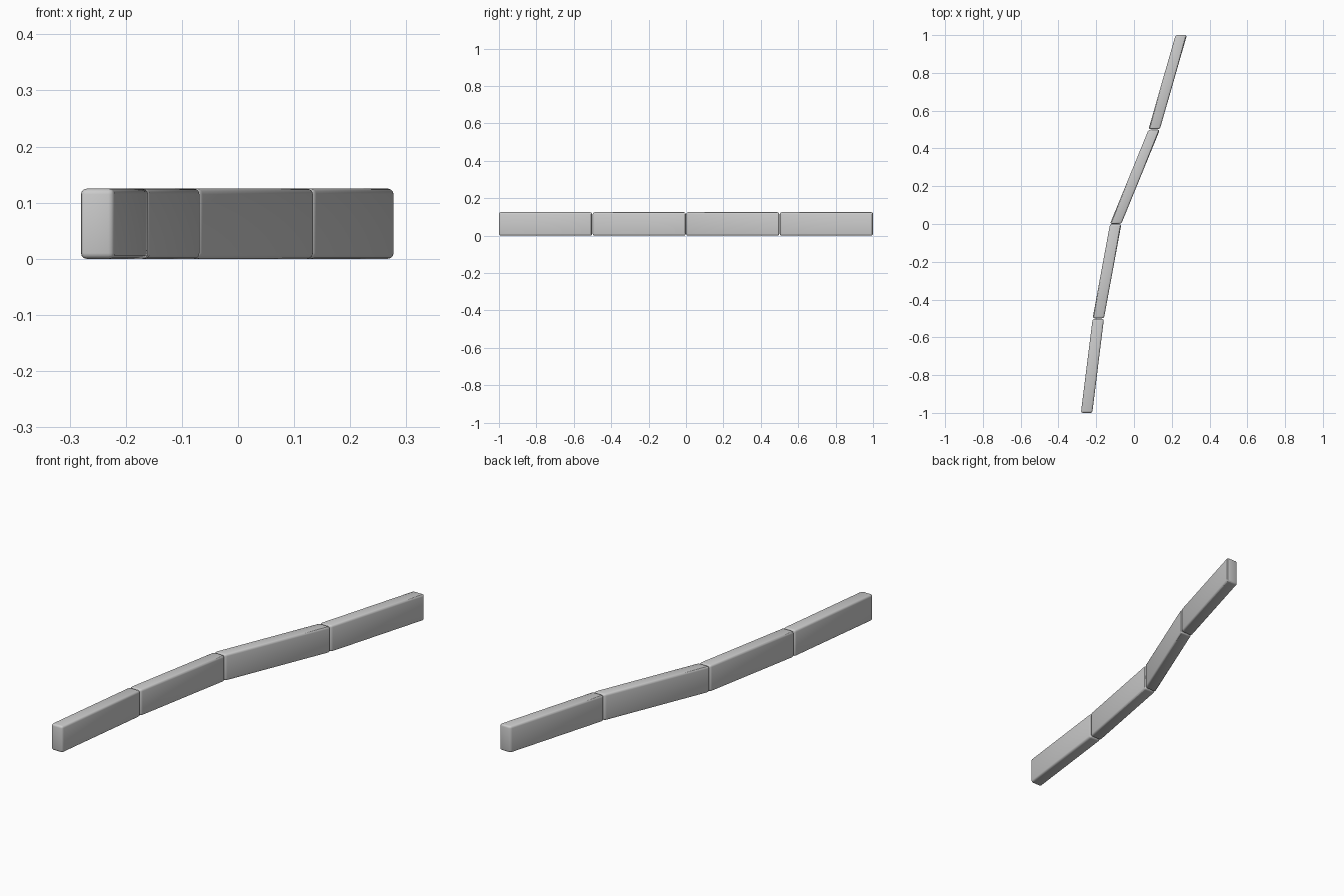
import bpy
import bmesh

cube = bpy.data.objects.get("Cube")
if cube:
    bpy.data.objects.remove(cube, do_unlink=True)

WIDTH, HEIGHT, LENGTH, GAP = 0.06, 0.125, 0.5, 0.004
JOINTS = [-0.251, -0.189, -0.097, 0.107, 0.25]  # centre x at each joint

stone = bpy.data.materials.new("light_grey")
stone.use_nodes = True
grey = (0.6, 0.6, 0.6, 1)
stone.diffuse_color = grey
stone.node_tree.nodes["Principled BSDF"].inputs["Base Color"].default_value = grey


def wall_segment(name, index):
    """Rounded block sheared sideways so its ends stay square to y."""
    x0, x1 = JOINTS[index], JOINTS[index + 1]
    span = LENGTH - GAP / 2
    bm = bmesh.new()
    bmesh.ops.create_cube(bm, size=1)
    bmesh.ops.scale(bm, vec=(WIDTH, span, HEIGHT), verts=bm.verts)
    bmesh.ops.bevel(bm, geom=bm.edges[:], offset=0.01, segments=3,
                    profile=0.5, affect='EDGES')
    for v in bm.verts:
        v.co.x += (x1 - x0) * v.co.y / span
    mesh = bpy.data.meshes.new(name)
    bm.to_mesh(mesh)
    bm.free()
    mesh.materials.append(stone)
    obj = bpy.data.objects.new(name, mesh)
    # End blocks reach the full length; inner joints keep a thin gap
    shift = {0: -GAP / 4, 3: GAP / 4}.get(index, 0)
    obj.location = ((x0 + x1) / 2, -1 + LENGTH * (index + 0.5) + shift, HEIGHT / 2)
    bpy.context.collection.objects.link(obj)
    return obj


# Chain of four blocks from front to back
names = ["front_segment", "front_middle_segment", "back_middle_segment", "back_segment"]
bpy.ops.object.select_all(action='DESELECT')
for i, part in enumerate(names):
    block = wall_segment(part, i)
    block.select_set(True)
    bpy.context.view_layer.objects.active = block
bpy.ops.object.shade_smooth_by_angle()
